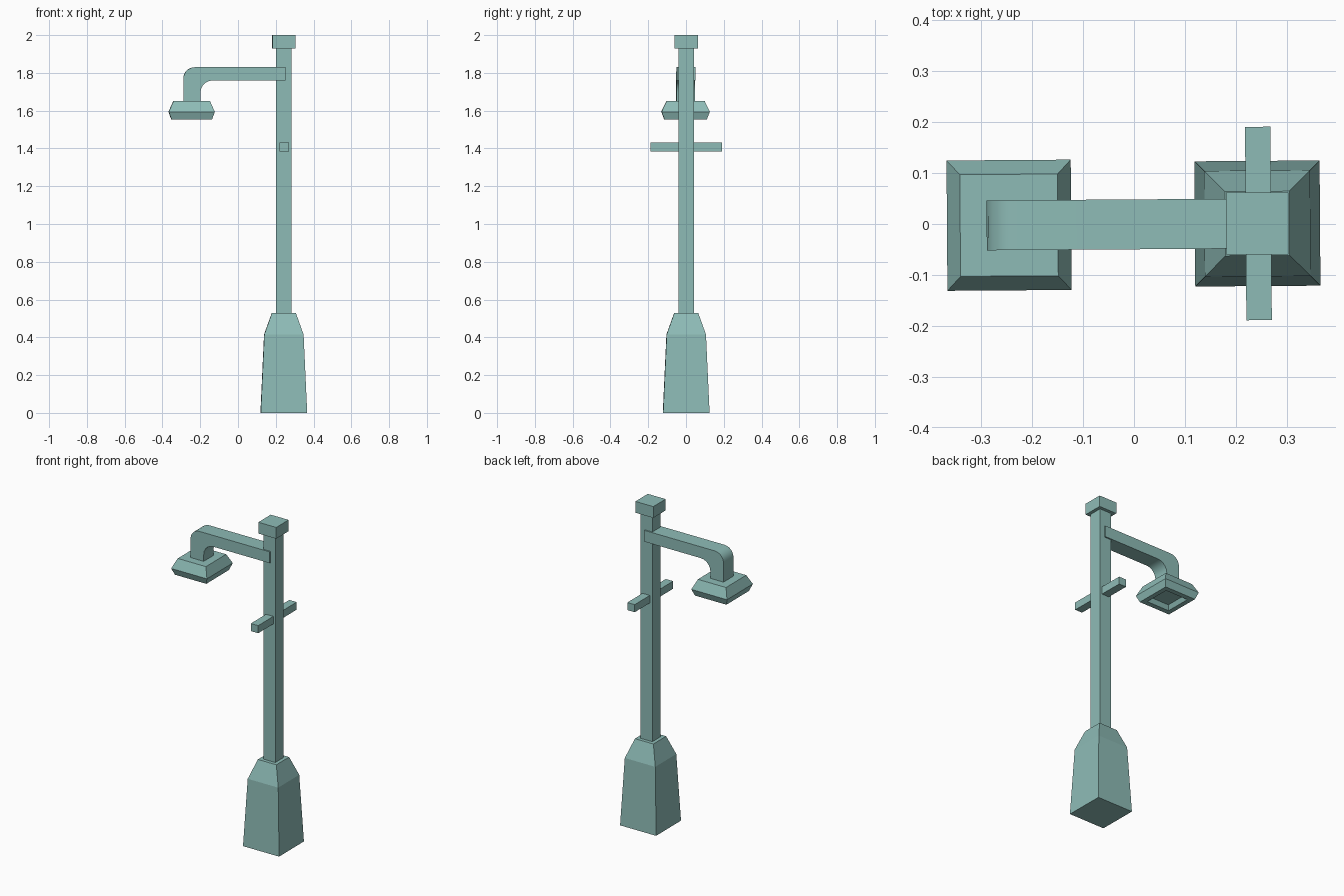
import bpy, math
from mathutils import Matrix

if "Cube" in bpy.data.objects:
    bpy.data.objects.remove(bpy.data.objects["Cube"])

# everything is built around the pole axis, with a very slight twist
PLACE = Matrix.Translation((0.2425, 0.001, 0)) @ Matrix.Rotation(math.radians(0.4), 4, 'Z')

# painted grey-green metal
PAINT = bpy.data.materials.new("green_paint")
PAINT.diffuse_color = (0.27, 0.5, 0.47, 1)
PAINT.use_nodes = True
PAINT.node_tree.nodes["Principled BSDF"].inputs["Base Color"].default_value = PAINT.diffuse_color


def make(name, verts, faces):
    me = bpy.data.meshes.new(name)
    me.from_pydata(verts, [], faces)
    me.transform(PLACE)
    me.materials.append(PAINT)
    me.update()
    ob = bpy.data.objects.new(name, me)
    bpy.context.collection.objects.link(ob)
    return ob


def loft(name, rings, cx=0.0):
    """Stack rectangular rings (half x, half y, z), capped at both ends."""
    verts = [(cx + sx * hx, sy * hy, z) for hx, hy, z in rings
             for sx, sy in ((-1, -1), (1, -1), (1, 1), (-1, 1))]
    faces = [(3, 2, 1, 0)]
    for r in range(0, 4 * (len(rings) - 1), 4):
        for i in range(4):
            j = (i + 1) % 4
            faces.append((r + i, r + j, r + 4 + j, r + 4 + i))
    n = len(verts)
    faces.append((n - 4, n - 3, n - 2, n - 1))
    return make(name, verts, faces)


# pedestal, post, cap and ladder bar
loft("base", [(0.123, 0.123, 0), (0.104, 0.104, 0.415), (0.063, 0.063, 0.53)])
loft("post", [(0.041, 0.041, 0.52), (0.041, 0.041, 1.94)])
loft("post_cap", [(0.061, 0.061, 1.93), (0.061, 0.061, 2.0)])
loft("cross_bar", [(0.025, 0.19, 1.385), (0.025, 0.19, 1.432)], 0.002)

# bent arm: matching outer and inner outlines, made into a solid of quads
X0, R_OUT, R_IN, STEPS = -0.532, 0.06, 0.065, 5
outer, inner = [(0.008, 1.83)], [(0.008, 1.76)]
for k in range(STEPS + 1):
    a = math.pi / 2 * (1 + k / STEPS)
    outer.append((X0 + R_OUT * (1 + math.cos(a)), 1.83 - R_OUT * (1 - math.sin(a))))
    inner.append((X0 + 0.09 + R_IN * (1 + math.cos(a)), 1.76 - R_IN * (1 - math.sin(a))))
outer.append((X0, 1.645))
inner.append((X0 + 0.09, 1.645))
verts, faces = [], []
for (ox, oz), (ix, iz) in zip(outer, inner):
    verts += [(ox, -0.049, oz), (ox, 0.049, oz), (ix, 0.049, iz), (ix, -0.049, iz)]
for s in range(0, len(verts) - 4, 4):
    for i in range(4):
        j = (i + 1) % 4
        faces.append((s + i, s + 4 + i, s + 4 + j, s + j))
n = len(verts)
faces += [(0, 1, 2, 3), (n - 1, n - 2, n - 3, n - 4)]
arm = make("arm", verts, faces)
bpy.context.view_layer.objects.active = arm
arm.select_set(True)
bpy.ops.object.shade_smooth_by_angle(angle=math.radians(30))

# lamp head, starting from the recessed underside
loft("lamp_head", [(0.065, 0.068, 1.58), (0.078, 0.081, 1.553), (0.107, 0.112, 1.553),
                   (0.122, 0.128, 1.594), (0.096, 0.1, 1.652)], -0.488)
